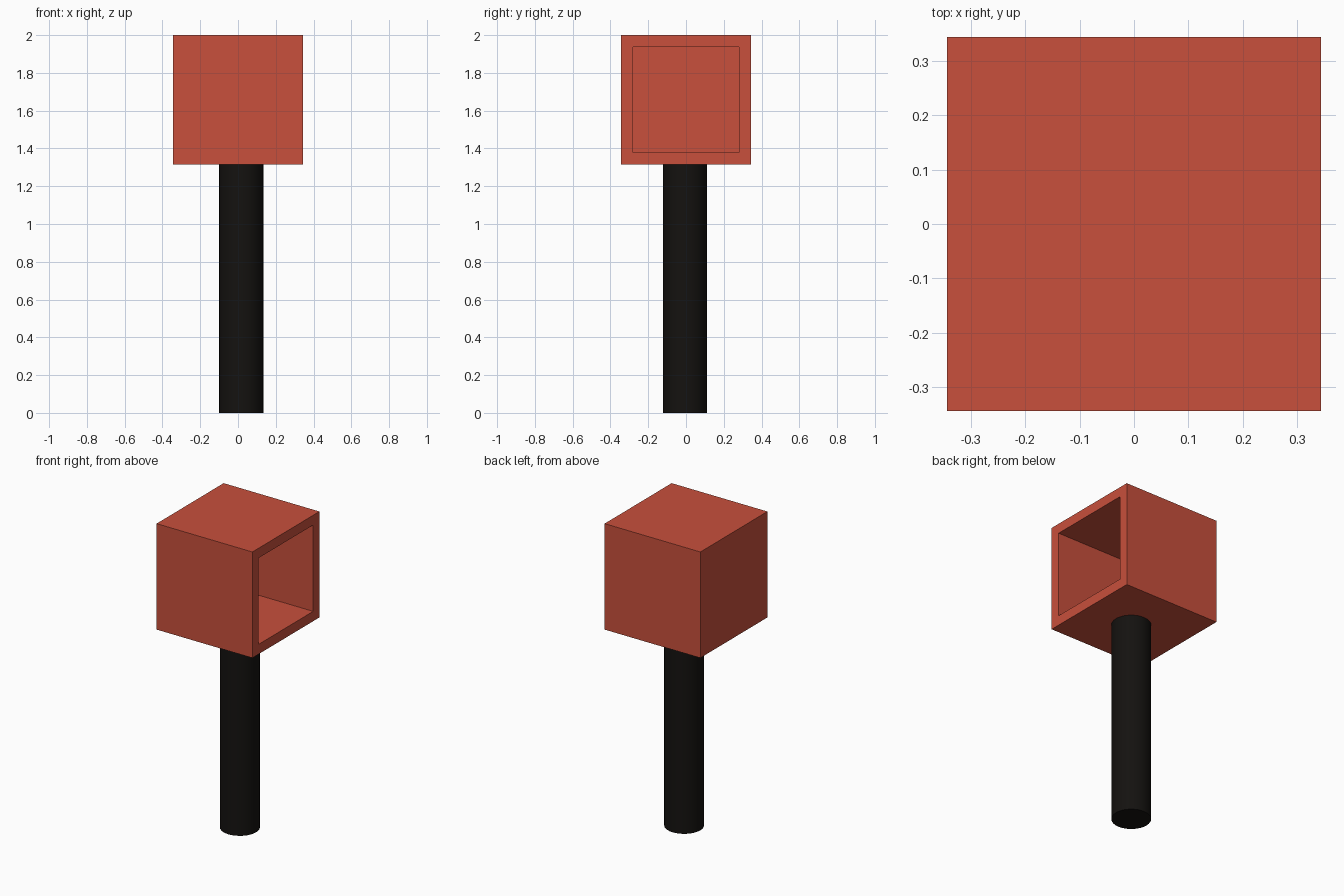
import bpy, bmesh
from mathutils import Matrix, Vector

if "Cube" in bpy.data.objects:
    bpy.data.objects.remove(bpy.data.objects["Cube"])


def material(name, rgb):
    m = bpy.data.materials.new(name)
    m.diffuse_color = (*rgb, 1)
    m.use_nodes = True
    m.node_tree.nodes["Principled BSDF"].inputs["Base Color"].default_value = m.diffuse_color
    return m


def add_object(name, bm, mat):
    bmesh.ops.recalc_face_normals(bm, faces=bm.faces)
    mesh = bpy.data.meshes.new(name)
    bm.to_mesh(mesh)
    bm.free()
    mesh.materials.append(mat)
    obj = bpy.data.objects.new(name, mesh)
    bpy.context.collection.objects.link(obj)
    return obj


SIZE = 0.686
BASE = 2 - SIZE      # underside of the housing
WALL = 0.09
BACK = 0.003         # very thin closed back

# Hollow housing: cube with its right face inset and pushed in to the back
bm = bmesh.new()
bmesh.ops.create_cube(bm, size=SIZE, matrix=Matrix.Translation((0, 0, 2 - SIZE / 2)))
opening = max(bm.faces, key=lambda f: f.calc_center_median().x)
bmesh.ops.inset_region(bm, faces=[opening], thickness=WALL)
pocket = bmesh.ops.extrude_discrete_faces(bm, faces=[opening])["faces"][0]
bmesh.ops.translate(bm, verts=pocket.verts, vec=Vector((BACK - SIZE, 0, 0)))
add_object("housing", bm, material("red", (0.578, 0.08, 0.045)))

# Round post, slightly off centre under the housing
bm = bmesh.new()
bmesh.ops.create_cone(bm, cap_ends=True, segments=32, radius1=0.117, radius2=0.117,
                      depth=BASE, matrix=Matrix.Translation((0.017, -0.005, BASE / 2)))
post = add_object("post", bm, material("black", (0.007, 0.006, 0.005)))
bpy.context.view_layer.objects.active = post
post.select_set(True)
bpy.ops.object.shade_smooth_by_angle()
